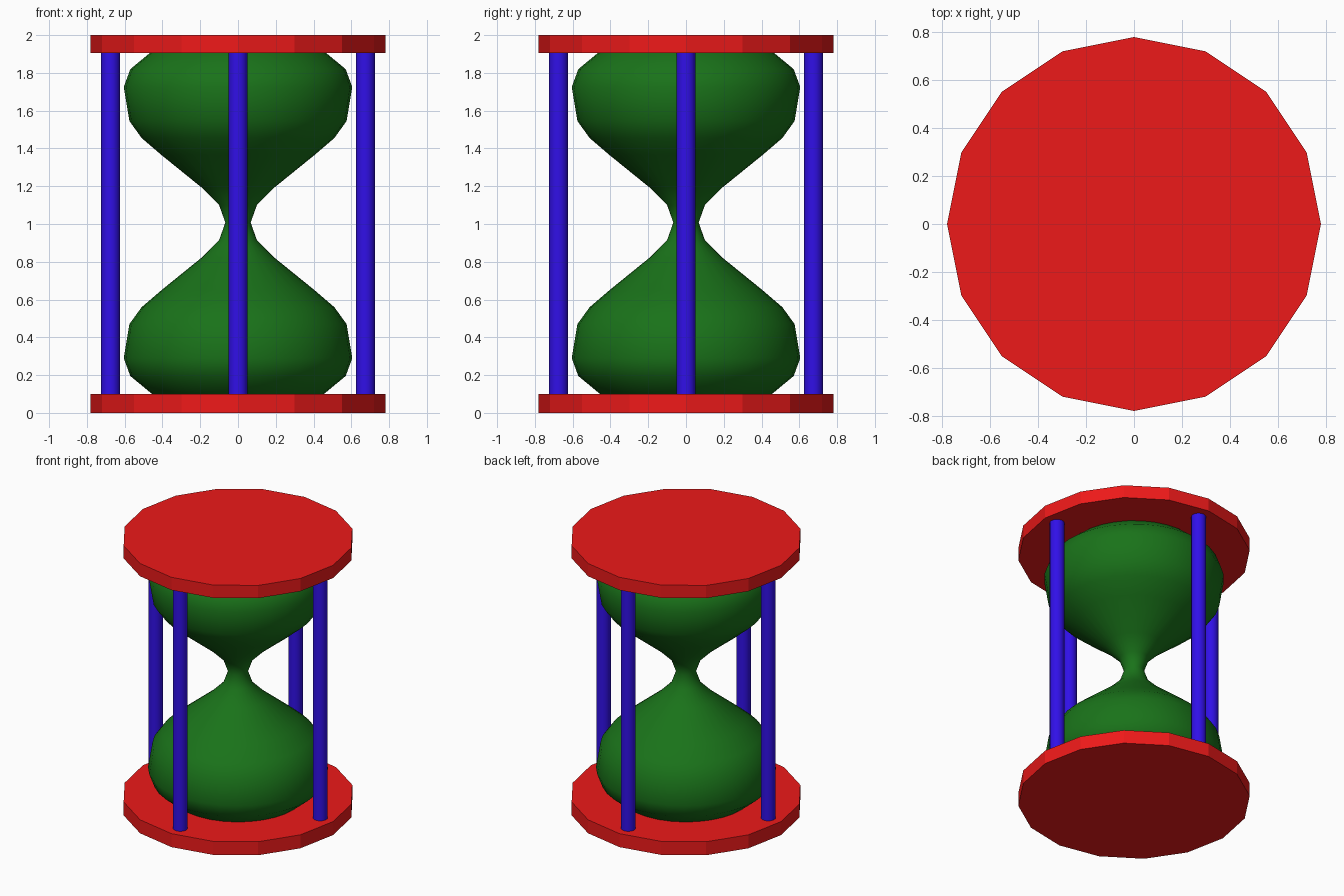
import bpy, bmesh, math

if "Cube" in bpy.data.objects:
    bpy.data.objects.remove(bpy.data.objects["Cube"])


def material(name, color):
    m = bpy.data.materials.new(name)
    m.diffuse_color = color
    m.use_nodes = True
    m.node_tree.nodes["Principled BSDF"].inputs["Base Color"].default_value = m.diffuse_color
    return m


red = material("red", (0.85, 0.01, 0.01, 1))
green = material("green", (0.01, 0.17, 0.01, 1))
blue = material("blue", (0.03, 0.005, 0.8, 1))


def cylinder(name, radius, z0, z1, sides, mat, x=0, y=0):
    bpy.ops.mesh.primitive_cylinder_add(vertices=sides, radius=radius, depth=z1 - z0,
                                        location=(x, y, (z0 + z1) / 2))
    ob = bpy.context.object
    ob.name = name
    ob.data.materials.append(mat)
    return ob


# End plates: flat 16-sided discs
cylinder("bottom_plate", 0.78, 0, 0.1, 16, red)
cylinder("top_plate", 0.78, 1.905, 2.0, 16, red)

# Four posts between the plates
for i, name in enumerate(("right", "back", "left", "front")):
    a = i * math.pi / 2
    cylinder(name + "_post", 0.05, 0.095, 1.91, 16, blue,
             0.675 * math.cos(a), 0.675 * math.sin(a))
    bpy.ops.object.shade_smooth_by_angle(angle=math.radians(40))

# Glass bulb: turned profile (radius, height), mirrored about the neck
half = [(0.435, 0.09), (0.455, 0.10), (0.57, 0.195), (0.605, 0.29), (0.575, 0.47),
        (0.51, 0.56), (0.405, 0.65), (0.195, 0.82), (0.10, 0.915)]
neck = 1.0075
profile = half + [(0.067, neck)] + [(r, 2 * neck - z) for r, z in reversed(half)]
sides = 32
bm = bmesh.new()
rings = [[bm.verts.new((r * math.cos(2 * math.pi * k / sides),
                        r * math.sin(2 * math.pi * k / sides), z))
          for k in range(sides)] for r, z in profile]
for lo, hi in zip(rings, rings[1:]):
    for k in range(sides):
        n = (k + 1) % sides
        bm.faces.new((lo[k], lo[n], hi[n], hi[k]))
bm.faces.new(rings[0][::-1])
bm.faces.new(rings[-1])
for f in bm.faces:
    f.smooth = len(f.verts) == 4
mesh = bpy.data.meshes.new("glass_bulb")
bm.to_mesh(mesh)
bm.free()
mesh.materials.append(green)
bpy.context.collection.objects.link(bpy.data.objects.new("glass_bulb", mesh))
